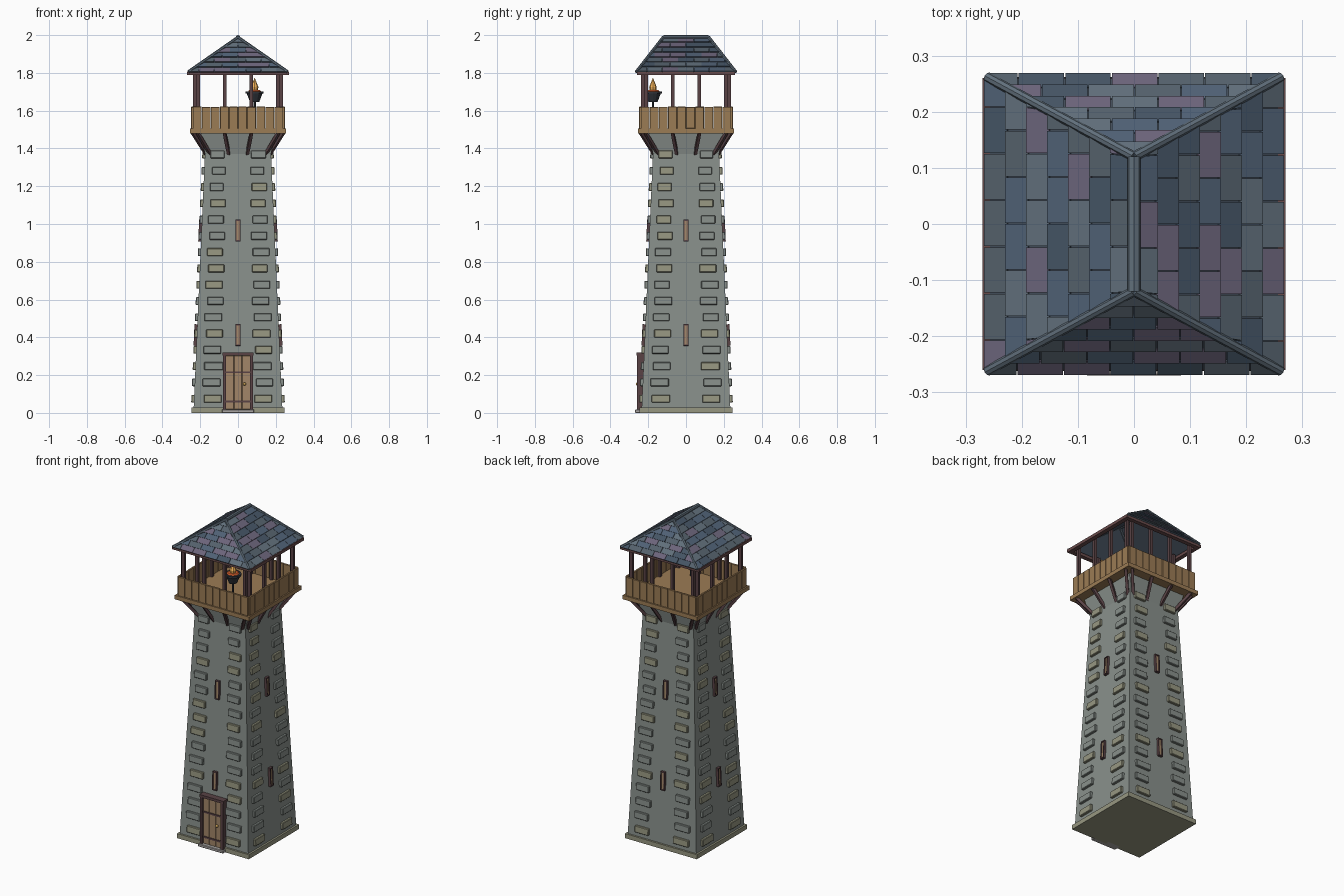
import bpy, bmesh, math, random
from mathutils import Matrix, Vector

if "Cube" in bpy.data.objects:
    bpy.data.objects.remove(bpy.data.objects["Cube"])
random.seed(4)
T, R = Matrix.Translation, Matrix.Rotation
SIDES = [R(k * math.pi / 2, 4, 'Z') for k in range(4)]
WOOD, PLANK = (0.36, 0.24, 0.14), (0.33, 0.20, 0.09)
DARK, STONE = (0.10, 0.055, 0.06), (0.25, 0.28, 0.26)
TAN, IRON = (0.31, 0.31, 0.22), (0.03, 0.035, 0.045)


def finish(bm, name, color, bevel=0, smooth=False):
    bmesh.ops.recalc_face_normals(bm, faces=bm.faces)
    me = bpy.data.meshes.new(name)
    bm.to_mesh(me)
    bm.free()
    ob = bpy.data.objects.new(name, me)
    bpy.context.collection.objects.link(ob)
    mat = bpy.data.materials.new(name)
    mat.diffuse_color = (*color, 1)
    mat.use_nodes = True
    mat.node_tree.nodes["Principled BSDF"].inputs["Base Color"].default_value = mat.diffuse_color
    me.materials.append(mat)
    if bevel:
        m = ob.modifiers.new("bevel", 'BEVEL')
        m.width, m.segments = bevel, 1
    if smooth:
        bpy.context.view_layer.objects.active = ob
        ob.select_set(True)
        bpy.ops.object.shade_smooth_by_angle(angle=math.radians(40))
        ob.select_set(False)
    return ob


def box(bm, size, at, side=Matrix(), rot=Matrix()):
    m = side @ T(at) @ rot @ Matrix.Diagonal((*size, 1))
    bmesh.ops.create_cube(bm, size=1, matrix=m)


def rod(bm, a, b, r1, r2=None, seg=8, side=Matrix()):
    a, b = Vector(a), Vector(b)
    d = b - a
    m = side @ T((a + b) / 2) @ d.to_track_quat('Z', 'Y').to_matrix().to_4x4()
    bmesh.ops.create_cone(bm, cap_ends=True, segments=seg, radius1=r1,
                          radius2=r1 if r2 is None else r2, depth=d.length, matrix=m)


def loft(bm, levels):
    rings = [[bm.verts.new((sx * h, sy * h, z)) for sx, sy in
              ((-1, -1), (1, -1), (1, 1), (-1, 1))] for h, z in levels]
    for a, b in zip(rings, rings[1:]):
        for i in range(4):
            bm.faces.new((a[i], a[(i + 1) % 4], b[(i + 1) % 4], b[i]))
    bm.faces.new(rings[0])
    bm.faces.new(rings[-1])


SLOPE = 0.06 / 1.34
half = lambda z: 0.235 - SLOPE * (z - 0.03)
tilt = R(-math.atan(SLOPE), 4, 'X')

# tapered tower with flared top, and plinth
bm = bmesh.new()
loft(bm, [(0.235, 0.02), (0.175, 1.37), (0.198, 1.485)])
finish(bm, "tower_wall", STONE)
bm = bmesh.new()
box(bm, (0.492, 0.492, 0.028), (0, 0, 0.014))
finish(bm, "plinth", TAN)

# raised stone blocks in two columns per side
grey, tan = bmesh.new(), bmesh.new()
for s in SIDES:
    for row in range(16):
        z = 0.075 + row * 0.0862
        for sx in (-1, 1):
            h = half(z)
            x = sx * (0.59 * h + (0.005 if row % 2 else -0.004))
            w = 0.42 * h * random.uniform(0.93, 1.07)
            box(tan if row % 4 == 0 or random.random() < 0.15 else grey,
                (w, 0.024, 0.041), (x, -h - 0.002, z), s, tilt)
finish(grey, "grey_stones", STONE, 0.003)
finish(tan, "tan_stones", TAN, 0.003)

# slit windows on every side
frame, pane = bmesh.new(), bmesh.new()
for s in SIDES:
    for z in (0.412, 0.965):
        y = -half(z)
        for sx in (-1, 1):
            box(frame, (0.006, 0.03, 0.112), (sx * 0.0115, y, z), s, tilt)
            box(frame, (0.028, 0.03, 0.006), (0, y + sx * SLOPE * 0.054, z + sx * 0.054), s, tilt)
        box(pane, (0.02, 0.02, 0.106), (0, y, z), s, tilt)
finish(frame, "window_frames", DARK)
finish(pane, "window_panes", WOOD)

# door with frame, bands, knob and step
bm = bmesh.new()
for i in range(3):
    box(bm, (0.043, 0.03, 0.285), ((i - 1) * 0.0435, -0.234, 0.16))
finish(bm, "door_planks", WOOD, 0.002)
bm = bmesh.new()
for sx in (-1, 1):
    box(bm, (0.015, 0.05, 0.3), (sx * 0.071, -0.235, 0.16))
box(bm, (0.165, 0.052, 0.016), (0, -0.235, 0.312))
finish(bm, "door_frame", DARK)
bm = bmesh.new()
for z in (0.06, 0.215):
    box(bm, (0.128, 0.008, 0.01), (0, -0.25, z))
finish(bm, "door_bands", DARK)
bm = bmesh.new()
bmesh.ops.create_uvsphere(bm, u_segments=10, v_segments=6, radius=0.009, matrix=T((0.034, -0.256, 0.153)))
finish(bm, "door_knob", (0.5, 0.3, 0.08), smooth=True)
bm = bmesh.new()
box(bm, (0.172, 0.05, 0.018), (0, -0.245, 0.009))
finish(bm, "door_step", (0.4, 0.38, 0.37), 0.003)

# deck
bm = bmesh.new()
box(bm, (0.51, 0.51, 0.025), (0, 0, 1.4925))
finish(bm, "deck", PLANK)

# railing boards, posts, struts, eave beams
rail, post, strut, beam = (bmesh.new() for _ in range(4))
for k, s in enumerate(SIDES):
    for i in range(10):
        box(rail, (0.0465, 0.012, 0.116 + random.uniform(-0.003, 0.003)),
            ((i - 4.5) * 0.048, -0.242, 1.562), s)
    for x in (-0.21, -0.07, 0.07, 0.21):
        box(post, (0.018, 0.018, 0.31), (x, -0.229, 1.655), s)
        a, b = Vector((x * 0.7, -0.168, 1.37)), Vector((x * 1.02, -0.24, 1.484))
        q = (b - a).to_track_quat('Z', 'Y').to_matrix().to_4x4()
        box(strut, (0.016, 0.016, (b - a).length), (a + b) / 2, s, q)
    off = 0.0 if k % 2 else -0.010
    box(beam, (0.52, 0.026, 0.018), (0, -0.257 - off, 1.797), s)
finish(rail, "railing_boards", PLANK, 0.0015)
finish(post, "roof_posts", DARK)
finish(strut, "deck_struts", DARK)
finish(beam, "eave_beams", (0.14, 0.07, 0.07))

# hipped roof shell
E, RY, ZE, ZR = 0.262, 0.12, 1.802, 1.984
c = [Vector((x * E, y * E, ZE)) for x, y in ((-1, -1), (1, -1), (1, 1), (-1, 1))]
r0, r1 = Vector((0, -RY, ZR)), Vector((0, RY, ZR))
planes = [(c[0], c[1], r0, r0, 7), (c[1], c[2], r0, r1, 7),
          (c[2], c[3], r1, r1, 7), (c[3], c[0], r1, r0, 7)]
bm = bmesh.new()
for a, b, ra, rb, n in planes:
    bm.faces.new([bm.verts.new(p) for p in ([a, b, rb] if ra == rb else [a, b, rb, ra])])
bmesh.ops.remove_doubles(bm, verts=bm.verts, dist=1e-5)
finish(bm, "roof_shell", (0.06, 0.08, 0.11))

# slate tiles, clipped to the hips, in five tints
tints = [(0.12, 0.16, 0.20), (0.08, 0.12, 0.18), (0.15, 0.13, 0.20), (0.06, 0.09, 0.13), (0.09, 0.12, 0.15)]
slates = [bmesh.new() for _ in tints]
for a, b, ra, rb, n in planes:
    along = (b - a).normalized()
    nor = along.cross((ra + rb) / 2 - (a + b) / 2).normalized()
    mid = (a + b) / 2

    def point(u, t, lift):
        lo, hi = (a.lerp(ra, t) - mid).dot(along), (b.lerp(rb, t) - mid).dot(along)
        u = min(max(u, lo), hi)
        return mid.lerp((ra + rb) / 2, t) + along * u + nor * lift

    L = 0.083
    for i in range(n):
        t0, t1 = i / n, (i + 1) / n
        for j in range(-5, 6):
            u0 = (j - 0.5 + 0.5 * (i % 2)) * L
            u1 = u0 + L - 0.002
            q = [(u0, t0, 0.009), (u1, t0, 0.009), (u1, t1, 0.003), (u0, t1, 0.003)]
            top = [point(*p) for p in q]
            if (top[0] - top[1]).length < 0.004:
                continue
            low = [point(u, t, 0.0005) for u, t, _ in q]
            bt = random.choice(slates)
            vs = [bt.verts.new(p) for p in top + low]
            for f in ((0, 1, 2, 3), (0, 4, 5, 1), (1, 5, 6, 2), (2, 6, 7, 3), (3, 7, 4, 0)):
                bt.faces.new([vs[v] for v in f])
for i, bt in enumerate(slates):
    bmesh.ops.dissolve_degenerate(bt, dist=1e-5, edges=bt.edges)
    finish(bt, f"slate_tiles_{i + 1}", tints[i])

# ridge and hip caps
bm = bmesh.new()
rod(bm, r0 + Vector((0, 0, 0.004)), r1 + Vector((0, 0, 0.004)), 0.012)
for p in c:
    rod(bm, p + Vector((0, 0, 0.004)), (r0 if p.y < 0 else r1) + Vector((0, 0, 0.004)), 0.009)
finish(bm, "ridge_caps", (0.12, 0.16, 0.20), smooth=True)

# fire bowl on a stand, with embers and flame
bx, by = 0.088, -0.175
bm = bmesh.new()
rod(bm, (bx, by, 1.505), (bx, by, 1.65), 0.006)
rod(bm, (bx, by, 1.645), (bx, by, 1.692), 0.024, 0.042, 12)
rod(bm, (bx, by, 1.690), (bx, by, 1.702), 0.048, None, 12)
finish(bm, "fire_bowl", IRON)
bm = bmesh.new()
rod(bm, (bx, by, 1.695), (bx, by, 1.709), 0.041, 0.03, 10)
finish(bm, "embers", (0.75, 0.13, 0.03))
bm = bmesh.new()
rod(bm, (bx, by, 1.70), (bx, by, 1.725), 0.016, 0.02, 8)
rod(bm, (bx, by, 1.725), (bx, by, 1.775), 0.02, 0.0, 8)
finish(bm, "flame", (0.9, 0.45, 0.1))
